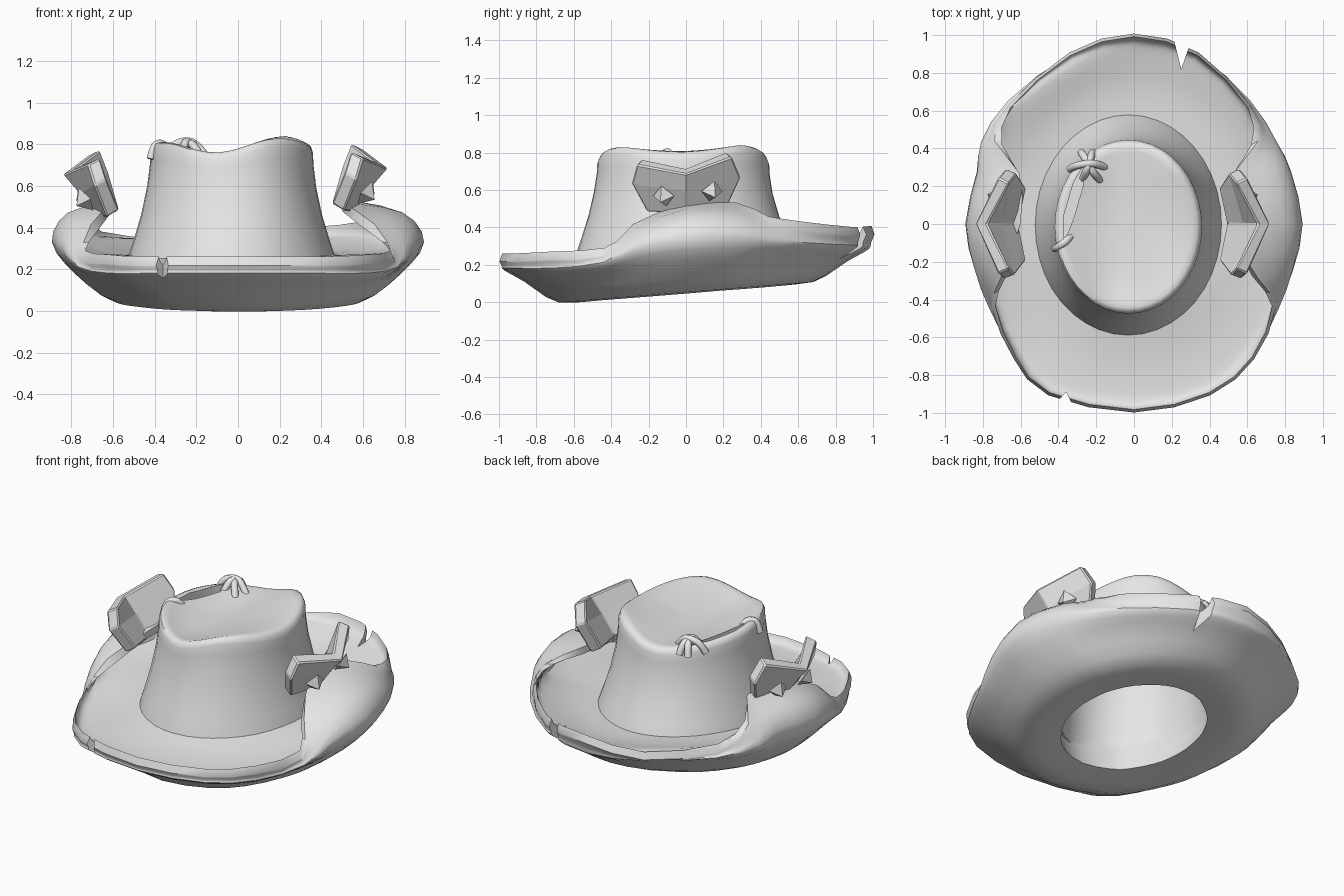
import bpy, bmesh, math
from mathutils import Vector

cube = bpy.data.objects.get("Cube")
if cube:
    bpy.data.objects.remove(cube)

felt = bpy.data.materials.new("light_grey")
felt.use_nodes = True
felt.diffuse_color = (0.8, 0.8, 0.8, 1)
felt.node_tree.nodes["Principled BSDF"].inputs["Base Color"].default_value = felt.diffuse_color


def make(name, verts, faces):
    mesh = bpy.data.meshes.new(name)
    mesh.from_pydata([tuple(v) for v in verts], [], faces)
    bm = bmesh.new()
    bm.from_mesh(mesh)
    bmesh.ops.recalc_face_normals(bm, faces=bm.faces)
    bm.to_mesh(mesh)
    bm.free()
    ob = bpy.data.objects.new(name, mesh)
    bpy.context.collection.objects.link(ob)
    mesh.materials.append(felt)
    return ob


def grid_faces(rows, cols, closed, loop=False):
    span = cols if closed else cols - 1
    return [(r * cols + c, r * cols + (c + 1) % cols,
             (r + 1) % rows * cols + (c + 1) % cols, (r + 1) % rows * cols + c)
            for r in range(rows if loop else rows - 1) for c in range(span)]


def spline(pts, steps, closed):
    """Smooth curve through the points."""
    n, out = len(pts), []
    pick = (lambda i: pts[i % n]) if closed else (lambda i: pts[max(0, min(n - 1, i))])
    for i in range(n if closed else n - 1):
        a, b, c, d = (pick(i + k) for k in (-1, 0, 1, 2))
        for s in range(steps):
            t = s / steps
            out.append(b + (c - a) * t / 2 + (a * 2 - b * 5 + c * 4 - d) * t * t / 2
                       + (b * 3 - a - c * 3 + d) * t ** 3 / 2)
    return out if closed else out + [pts[-1]]


def select(ob):
    bpy.ops.object.select_all(action='DESELECT')
    bpy.context.view_layer.objects.active = ob
    ob.select_set(True)


def modify(ob, kind, **settings):
    mod = ob.modifiers.new(kind.title(), kind)
    for key, value in settings.items():
        setattr(mod, key, value)
    select(ob)
    bpy.ops.object.modifier_apply(modifier=mod.name)


def smooth(ob, angle=40):
    select(ob)
    bpy.ops.object.shade_smooth_by_angle(angle=math.radians(angle))


def cut(ob, outline, low, high):
    """Cut a vertical prism out of a part."""
    n = len(outline)
    verts = [(x, y, z) for z in (low, high) for x, y in outline]
    faces = grid_faces(2, n, True) + [tuple(range(n)), tuple(range(n, 2 * n))]
    tool = make("cutter", verts, faces)
    tool.hide_render = True
    modify(ob, 'BOOLEAN', object=tool, operation='DIFFERENCE', solver='EXACT')
    bpy.data.objects.remove(tool)


# Brim: widest outline and rolled edge, front to back on the left half
outline = [(0, -.96, .19), (.39, -.88, .19), (.61, -.69, .19), (.75, -.43, .22), (.82, -.24, .29),
           (.87, 0, .33), (.81, .27, .34), (.74, .42, .33), (.6, .64, .32), (.32, .88, .31), (0, .96, .3)]
edge = [(0, -.99, .24), (.4, -.9, .24), (.63, -.71, .25), (.74, -.44, .27), (.64, -.28, .4),
        (.5, 0, .5), (.53, .27, .51), (.64, .43, .46), (.61, .62, .41), (.34, .9, .38), (0, 1, .385)]
UP = Vector((0, 0, 1))


def brim_section(i, side):
    """Closed loop: underside, rolled edge, upper side, hole wall."""
    wide, lip = Vector(outline[i]), Vector(edge[i])
    curl = max(0, wide.x - lip.x)
    bend = min(1, curl / .25)
    if side < 0:
        lip.x += 0.28 * curl
        lip.z -= 0.05 if i in (8, 9) else 0
        if i in (1, 7, 8):
            wide.x += .05
            lip.x += .05
    a = math.atan2(wide.y, wide.x)
    out = Vector((math.cos(a), math.sin(a), 0))
    ring = lambda rx, ry, z: Vector((rx * out.x, ry * out.y, z))
    hole = ring(.385, .45, .06 + .037 * out.y)
    floor = ring(.6, .68, .053 + .055 * out.y)
    low = floor.lerp(wide, .66) - UP * (.015 + .045 * bend)
    roll = wide.lerp(lip, .45 - .2 * bend) + UP * .22 * curl

    def offset(flat, curled):
        t = math.radians(flat + (curled - flat) * bend)
        return (out * math.cos(t) + UP * math.sin(t)) * .023

    roll_side, lip_side = offset(-60, 55), offset(-70, 95)
    base = ring(.44, .5, .27)
    wide_in = wide - out * .05 + UP * (.03 - .05 * bend)
    dish = ring(.47, .54, .27).lerp(wide_in, .5) - UP * .015
    under = spline([hole, floor, low, wide + offset(-50, 0), roll + roll_side, lip + lip_side], 3, False)
    upper = spline([lip - lip_side, roll - roll_side, wide_in, dish, base], 3, False)
    return [Vector((p.x * side, p.y, p.z)) for p in under + upper]


last = len(outline) - 1
sections = [brim_section(i, 1) for i in range(last + 1)]
sections += [brim_section(i, -1) for i in range(last - 1, 0, -1)]
rings = [spline(list(ring), 2, True) for ring in zip(*sections)]
brim = make("brim", [v for r in rings for v in r],
            grid_faces(len(rings), len(rings[0]), True, True))
cut(brim, [(.19, 1.06), (.32, 1.02), (.25, .82)], -.1, .6)
cut(brim, [(-.48, -1.02), (-.36, -.89), (-.28, -1.05)], -.1, .6)
smooth(brim)

# Crown: hollow shell, from inside the dome, down the lining, up the flared wall to the dented top
SEG = 40
lining = [(.12, -.14), (.5, -.14), (.8, -.13), (.86, -.17)]
inner_wall = [(.9, .55), (.96, .38), (1.0, .2), (1.01, .13)]
wall = [(1.17, .13), (1.31, .2), (1.265, .27), (1.2, .35), (1.11, .47), (1.04, .6), (1.005, .71)]
top = [(1, -.035), (.975, -.008), (.93, 0), (.86, -.006), (.75, -.015), (.55, -.025), (.3, -.03), (.12, -.03)]


def crown_height(x, y):
    wave = math.cos((x - .2) * math.tau / .62)
    if x < -.11:
        # the left ridge fades toward the back
        wave = (wave + 1) * max(0, min(1, .6 - 1.2 * y)) - 1
    return .795 + .034 * wave + .04 * max(0, y) - .15 * max(0, y - .3)


verts = []
for profile, on_top in ((lining, True), (inner_wall + wall, False), (top, True)):
    for scale, z in profile:
        for s in range(SEG):
            a = math.tau * s / SEG
            x, y = .39 * scale * math.cos(a) - .03, .46 * scale * math.sin(a)
            h = crown_height(x, y)
            y -= .015 * min(1, max(0, 1.3 - scale) * 4)
            verts.append((x, y, h + z if on_top else z + (h - .8) * max(0, z - .3) * 2))
rows = len(verts) // SEG
faces = grid_faces(rows, SEG, True)
faces += [tuple(range(SEG)), tuple(range((rows - 1) * SEG, rows * SEG))]
crown = make("crown", verts, faces)
cut(crown, [(-.25, .34), (-.27, .2), (-.32, .03), (-.37, -.1), (-.37, .05), (-.32, .22)], .715, 1)
smooth(crown, 50)


# Lacing tied across the tear in the crown
def cord(name, pts, radius):
    curve = bpy.data.curves.new(name, 'CURVE')
    curve.dimensions = '3D'
    curve.bevel_depth = radius
    curve.bevel_resolution = 2
    curve.use_fill_caps = True
    line = curve.splines.new('POLY')
    path = spline([Vector(p) for p in pts], 4, False)
    line.points.add(len(path) - 1)
    for point, p in zip(line.points, path):
        point.co = (*p, 1)
    line.use_smooth = True
    ob = bpy.data.objects.new(name, curve)
    bpy.context.collection.objects.link(ob)
    curve.materials.append(felt)


cord("lace_cross_a", [(-.34, .29, .74), (-.3, .31, .8), (-.22, .32, .81), (-.15, .3, .74)], .02)
cord("lace_cross_b", [(-.28, .38, .73), (-.26, .35, .79), (-.22, .28, .8), (-.18, .23, .74)], .02)
cord("lace_cross_c", [(-.22, .38, .73), (-.23, .35, .79), (-.25, .29, .81), (-.27, .24, .75)], .02)
cord("lace_loop", [(-.42, -.13, .73), (-.4, -.12, .79), (-.36, -.09, .8), (-.32, -.05, .74)], .02)

# Bent side flaps with a pair of pyramid studs each
flap_grid = [(.48, -.2, .5), (.52, 0, .49), (.48, .2, .5),
             (.54, -.28, .65), (.61, 0, .61), (.53, .28, .68),
             (.57, -.25, .75), (.69, 0, .7), (.57, .23, .79)]
for side, label in ((1, "left"), (-1, "right")):
    shift, drop = (0, 0) if side > 0 else (.12, .03)
    place = lambda p: Vector(((p[0] + shift) * side, p[1], p[2] - drop))
    flap = make(label + "_flap", [place(p) for p in flap_grid], grid_faces(3, 3, False))
    modify(flap, 'SOLIDIFY', thickness=.07, offset=0)
    modify(flap, 'BEVEL', width=.008, segments=1)
    for y, z, end in ((-.115, .575, "front"), (.135, .6, "back")):
        normal = Vector((.76 * side, .3 * math.copysign(1, y), -.55)).normalized()
        across = normal.cross(UP).normalized()
        up = across.cross(normal)
        center = place((.6, y, z)) + normal * .012
        verts = [center + across * .06, center + up * .065, center - across * .06,
                 center - up * .065, center + normal * .06]
        make(f"{label}_{end}_stud", verts,
             [(0, 1, 4), (1, 2, 4), (2, 3, 4), (3, 0, 4), (0, 1, 2, 3)])
